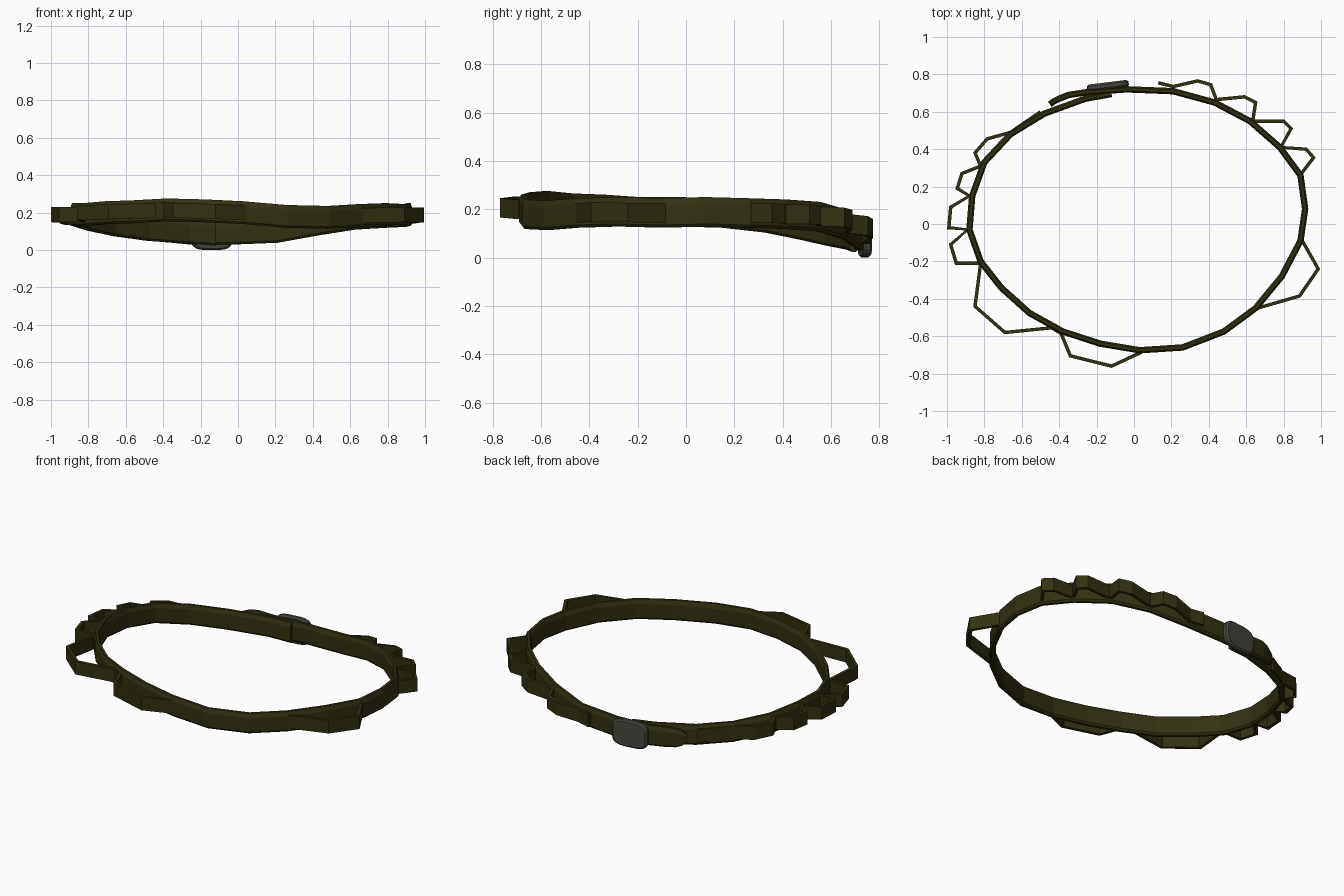
import bpy, bmesh, math
from mathutils import Vector

if "Cube" in bpy.data.objects:
    bpy.data.objects.remove(bpy.data.objects["Cube"], do_unlink=True)


def make_material(name, colour):
    material = bpy.data.materials.new(name)
    material.use_nodes = True
    material.diffuse_color = colour
    material.node_tree.nodes["Principled BSDF"].inputs["Base Color"].default_value = colour
    return material


def add_object(name, bm, material):
    bmesh.ops.recalc_face_normals(bm, faces=bm.faces)
    mesh = bpy.data.meshes.new(name)
    bm.to_mesh(mesh)
    bm.free()
    mesh.materials.append(material)
    obj = bpy.data.objects.new(name, mesh)
    bpy.context.collection.objects.link(obj)
    return obj


def side_normals(points):
    """Mitred horizontal normals pointing out of the ring at every path point."""
    flat = [Vector((p.x, p.y)) for p in points]
    steps = [(b - a).normalized() for a, b in zip(flat, flat[1:])]
    normals = []
    for before, after in zip([steps[0]] + steps, steps + [steps[-1]]):
        tangent = (before + after).normalized()
        stretch = 1 / max(tangent.dot(after), 0.65)
        normals.append(Vector((-tangent.y, tangent.x, 0)) * stretch)
    return normals


def sweep(name, points, section, material, heights=None):
    """Carry an upright closed section along an open path and cap both ends."""
    bm = bmesh.new()
    heights = heights or [1] * len(points)
    rings = []
    for point, normal, height in zip(points, side_normals(points), heights):
        rings.append([bm.verts.new(point + normal * out + Vector((0, 0, up * height)))
                      for out, up in section])
    count = len(section)
    for first, second in zip(rings, rings[1:]):
        for i in range(count):
            j = (i + 1) % count
            bm.faces.new((first[i], first[j], second[j], second[i]))
    bm.faces.new(rings[0])
    bm.faces.new(rings[-1])
    return add_object(name, bm, material)


def nearest_height(x, y, path):
    """Height of the belt centre line beside a point."""
    spot, best = Vector((x, y)), (math.inf, 0)
    for a, b in zip(path, path[1:]):
        start, step = a.xy, b.xy - a.xy
        t = min(max((spot - start).dot(step) / step.length_squared, 0), 1)
        best = min(best, ((start + step * t - spot).length, a.z + (b.z - a.z) * t))
    return best[1]


olive = make_material("dark_olive_webbing", (0.032, 0.030, 0.006, 1))
grey = make_material("grey_buckle", (0.058, 0.062, 0.048, 1))

# Belt: overlapping open ring, from the outer rounded tip to the inner end
belt_path = [Vector(p) for p in (
    (-.45, .64, .1), (-.43, .655, .1), (-.4, .67, .1), (-.35, .69, .1), (-.25, .705, .09),
    (-.04, .72, .09), (.21, .71, .1), (.43, .65, .14), (.62, .55, .17), (.78, .41, .18),
    (.89, .26, .185), (.915, .08, .19), (.89, -.09, .185), (.79, -.28, .19),
    (.65, -.45, .185), (.48, -.575, .175), (.26, -.66, .18), (.03, -.675, .2),
    (-.18, -.64, .21), (-.38, -.575, .215), (-.56, -.475, .205), (-.71, -.34, .2),
    (-.82, -.2, .19), (-.88, -.03, .19), (-.865, .15, .185), (-.8, .33, .165),
    (-.66, .48, .135), (-.48, .59, .11), (-.26, .67, .095), (-.12, .695, .085))]
belt_section = ((.017, -.05), (.017, .035), (.008, .061), (-.008, .061),
                (-.017, .035), (-.017, -.05), (-.008, -.061), (.008, -.061))
tip = [.45, .75, .93]
sweep("belt", belt_path, belt_section, olive, tip + [1] * (len(belt_path) - len(tip)))

# Narrow webbing strips that bulge away from the belt as loops
strips = {
    "back_left_loops": (
        (.13, .755), (.21, .735), (.34, .765), (.41, .745), (.44, .665), (.59, .68),
        (.65, .65), (.635, .55), (.8, .55), (.84, .51), (.785, .41), (.92, .4),
        (.96, .355), (.895, .27)),
    "left_side_loop": ((.9, -.09), (.985, -.24), (.885, -.385), (.66, -.45)),
    "front_and_right_loops": (
        (.04, -.685), (-.12, -.76), (-.34, -.705), (-.39, -.585), (-.44, -.555),
        (-.69, -.58), (-.85, -.44), (-.82, -.21), (-.95, -.21), (-.98, -.11),
        (-.89, -.03), (-.99, -.02), (-.98, .09), (-.88, .15), (-.945, .19),
        (-.92, .27), (-.82, .31), (-.85, .38), (-.785, .455), (-.66, .49), (-.5, .6)),
}
strip_section = ((.009, -.04), (.009, .04), (-.009, .04), (-.009, -.04))
for name, outline in strips.items():
    path = [Vector((x, y, nearest_height(x, y, belt_path))) for x, y in outline]
    sweep(name, path, strip_section, olive)

# Buckle: rounded plate with chamfered rims on the outside of the overlap
bm = bmesh.new()
corners = 24
layers = []
for depth, size in ((-.018, .9), (-.009, 1), (.009, 1), (.018, .9)):
    ring = []
    for i in range(corners):
        angle = math.tau * (i + .5) / corners
        c, s = math.cos(angle), math.sin(angle)
        across = math.copysign(abs(c) ** .55, c) * .113 * size
        up = math.copysign(abs(s) ** .55, s) * .082 * size
        ring.append(bm.verts.new((across, depth, up)))
    layers.append(ring)
for low, high in zip(layers, layers[1:]):
    for i in range(corners):
        j = (i + 1) % corners
        bm.faces.new((low[i], low[j], high[j], high[i]))
bm.faces.new(layers[0])
bm.faces.new(layers[-1])
buckle = add_object("buckle", bm, grey)
buckle.location = (-.14, .74, .082)
buckle.rotation_euler.z = math.radians(7)
